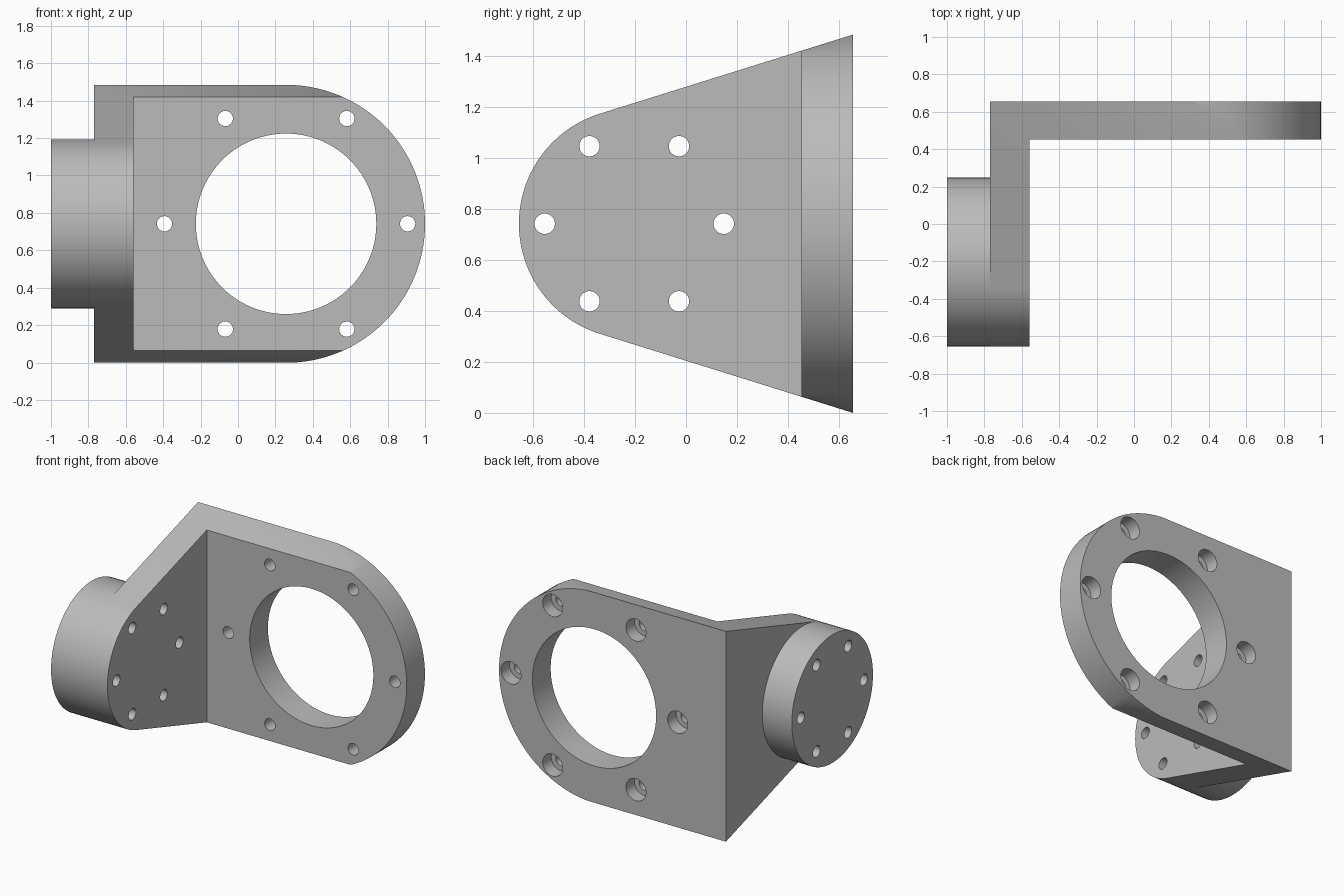
import bpy, bmesh, math
from mathutils import Vector

if "Cube" in bpy.data.objects:
    bpy.data.objects.remove(bpy.data.objects["Cube"], do_unlink=True)

MID = 0.7415               # height of both hole patterns
WALL_X = (-0.77, -0.56)    # side plate thickness
PLATE_Y = (0.452, 0.655)   # bored plate thickness
HUB_Y, HUB_R = -0.203, 0.452
BORE_X, ROUND_R = 0.257, 0.743

grey = bpy.data.materials.new("machined grey")
grey.use_nodes = True
grey.diffuse_color = (0.5, 0.5, 0.5, 1)
grey.node_tree.nodes["Principled BSDF"].inputs["Base Color"].default_value = (0.5, 0.5, 0.5, 1)


def prism(name, outline, axis, lo, hi):
    """Extrude an outline along x (points are y, z) or y (points are x, z)."""
    bm = bmesh.new()
    place = (lambda a, b: (lo, a, b)) if axis == "x" else (lambda a, b: (a, lo, b))
    face = bm.faces.new([bm.verts.new(place(a, b)) for a, b in outline])
    ext = bmesh.ops.extrude_face_region(bm, geom=[face])
    move = Vector((hi - lo, 0, 0)) if axis == "x" else Vector((0, hi - lo, 0))
    bmesh.ops.translate(bm, vec=move, verts=[v for v in ext["geom"] if isinstance(v, bmesh.types.BMVert)])
    bmesh.ops.recalc_face_normals(bm, faces=bm.faces[:])
    mesh = bpy.data.meshes.new(name)
    bm.to_mesh(mesh)
    bm.free()
    mesh.materials.append(grey)
    obj = bpy.data.objects.new(name, mesh)
    bpy.context.collection.objects.link(obj)
    return obj


def arc(cx, cz, r, start, end, n):
    return [(cx + r * math.cos(start + (end - start) * i / n),
             cz + r * math.sin(start + (end - start) * i / n)) for i in range(n + 1)]


def circle(cx, cz, r, n=32):
    return arc(cx, cz, r, 0, math.tau, n)[:-1]


def boolean(target, tool, operation="DIFFERENCE", keep=False):
    mod = target.modifiers.new("cut", "BOOLEAN")
    mod.operation, mod.solver, mod.object = operation, "EXACT", tool
    bpy.context.view_layer.objects.active = target
    bpy.ops.object.modifier_apply(modifier=mod.name)
    if not keep:
        bpy.data.objects.remove(tool, do_unlink=True)


def bolt_circle(cx, radius):
    return [(cx + radius * math.cos(i * math.pi / 3),
             MID + radius * math.sin(i * math.pi / 3)) for i in range(6)]


# Bracket body: tapered side profile with a rounded nose
dy = PLATE_Y[1] - HUB_Y
tangent = math.atan2(MID, dy) + math.acos(HUB_R / math.hypot(dy, MID))
profile = [(PLATE_Y[1], 0), (PLATE_Y[1], 2 * MID)]
profile += arc(HUB_Y, MID, HUB_R, tangent, math.tau - tangent, 64)
bracket = prism("angle_bracket", profile, "x", WALL_X[0], 1.1)

# Round the free end of the bored plate
outline = arc(BORE_X, MID, ROUND_R, -math.pi / 2, math.pi / 2, 64)
outline += [(-0.9, MID + ROUND_R), (-0.9, MID - ROUND_R)]
boolean(bracket, prism("end_round", outline, "y", -1, 1), "INTERSECT")

# Clear the inside of the L
inside = [(WALL_X[1], -1), (2, -1), (2, 3), (WALL_X[1], 3)]
boolean(bracket, prism("inside_space", inside, "y", -1, PLATE_Y[0]))

# Main bore
boolean(bracket, prism("bore", circle(BORE_X, MID, 0.4825, 96), "y", 0.2, 1))

# Counterbored screw holes around the bore
for x, z in bolt_circle(BORE_X, 0.65):
    boolean(bracket, prism("screw_hole", circle(x, z, 0.041), "y", 0.2, 1))
    boolean(bracket, prism("counterbore", circle(x, z, 0.078), "y", 0.56, 1))

# Round hub on the outer side, drilled together with the side plate
hub = prism("round_hub", circle(HUB_Y, MID, HUB_R, 96), "x", -1, WALL_X[0])
for y, z in bolt_circle(HUB_Y, 0.351):
    drill = prism("hub_hole", circle(y, z, 0.04), "x", -1.2, -0.4)
    boolean(hub, drill, keep=True)
    boolean(bracket, drill)

# Smooth curved walls, crisp edges
bpy.ops.object.select_all(action="DESELECT")
for obj in (bracket, hub):
    obj.select_set(True)
bpy.context.view_layer.objects.active = bracket
bpy.ops.object.shade_smooth_by_angle(angle=math.radians(30))
